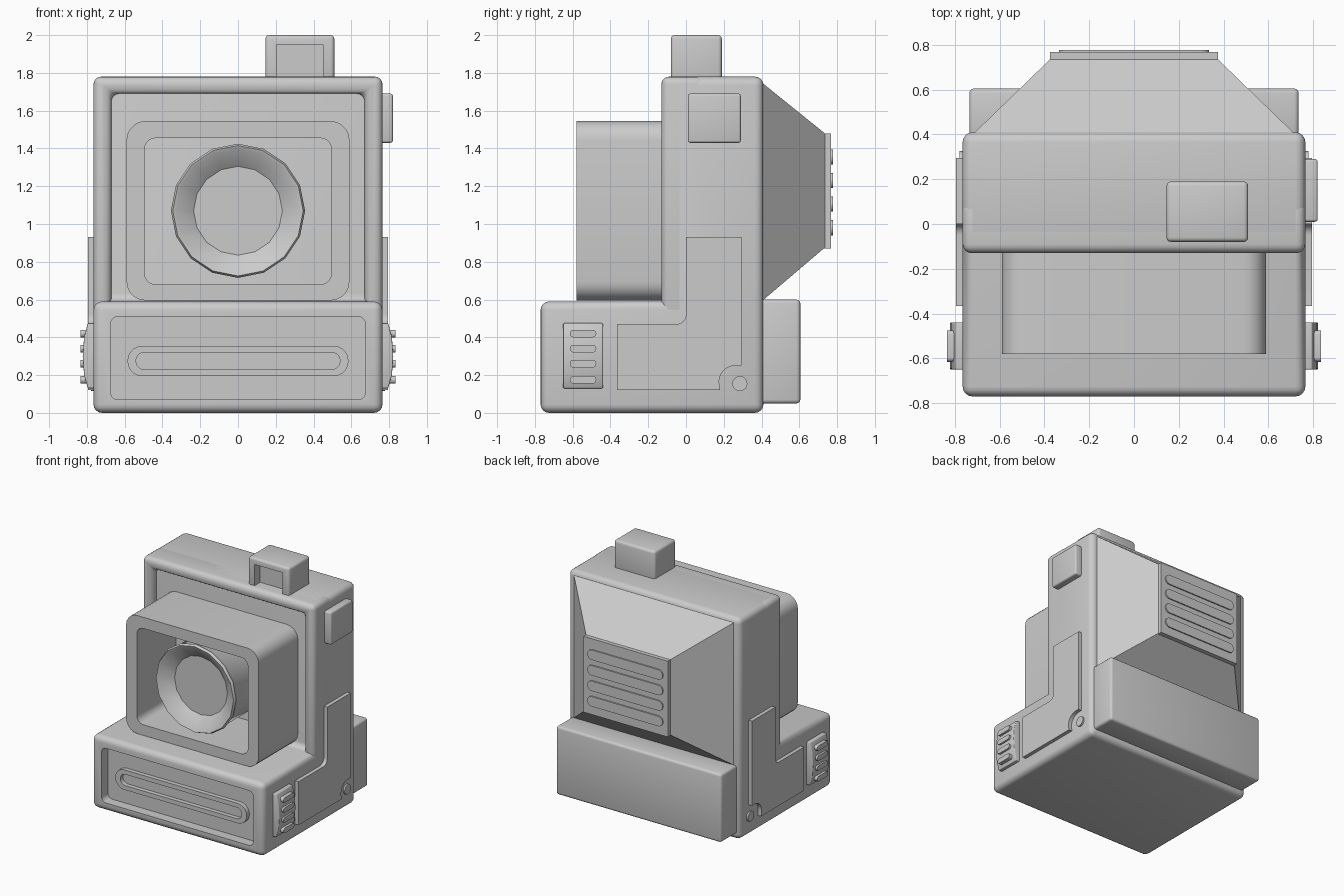
import bpy, bmesh, math
from mathutils import Vector

if "Cube" in bpy.data.objects:
    bpy.data.objects.remove(bpy.data.objects["Cube"])

GREY = (0.6, 0.6, 0.6, 1)
grey = bpy.data.materials.new("plain_grey")
grey.use_nodes = True
grey.diffuse_color = GREY
grey.node_tree.nodes["Principled BSDF"].inputs["Base Color"].default_value = GREY


def smooth(ob):
    bpy.ops.object.select_all(action="DESELECT")
    ob.select_set(True)
    bpy.context.view_layer.objects.active = ob
    bpy.ops.object.shade_smooth_by_angle(angle=math.radians(32))


def loft(name, sections, bevel=0, closed=False, segments=3):
    """Skin a run of matching point loops; cap the ends unless closed into a ring."""
    bm = bmesh.new()
    loops = [[bm.verts.new(p) for p in s] for s in sections]
    n = len(loops[0])
    for a, b in zip(loops, loops[1:] + (loops[:1] if closed else [])):
        for i in range(n):
            j = (i + 1) % n
            bm.faces.new((a[i], a[j], b[j], b[i]))
    if not closed:
        bm.faces.new(loops[0])
        bm.faces.new(loops[-1])
    bmesh.ops.recalc_face_normals(bm, faces=bm.faces)
    if bevel:
        sharp = [e for e in bm.edges if e.calc_face_angle(0) > 0.6]
        bmesh.ops.bevel(bm, geom=sharp, offset=bevel, segments=segments,
                        profile=0.5, affect="EDGES", clamp_overlap=True)
    mesh = bpy.data.meshes.new(name)
    bm.to_mesh(mesh)
    bm.free()
    mesh.materials.append(grey)
    ob = bpy.data.objects.new(name, mesh)
    bpy.context.collection.objects.link(ob)
    smooth(ob)
    return ob


def on(axis, pts, d):
    """Place a flat outline at depth d along the x or y axis."""
    return [Vector((d, u, v)) if axis == "x" else Vector((u, d, v)) for u, v in pts]


def prism(name, axis, pts, lo, hi, bevel=0, segments=3):
    return loft(name, [on(axis, pts, lo), on(axis, pts, hi)], bevel, segments=segments)


def ring(name, outer, inner, lo, hi):
    return loft(name, [on("y", outer, lo), on("y", outer, hi),
                       on("y", inner, hi), on("y", inner, lo)], closed=True)


def rect(u0, u1, v0, v1, r=0, steps=5):
    """Rectangle outline with optional rounded corners."""
    if not r:
        return [(u0, v0), (u1, v0), (u1, v1), (u0, v1)]
    corners = [(u1 - r, v1 - r), (u0 + r, v1 - r), (u0 + r, v0 + r), (u1 - r, v0 + r)]
    return [(cu + r * math.cos(a), cv + r * math.sin(a))
            for k, (cu, cv) in enumerate(corners)
            for a in [(k + i / steps) * math.pi / 2 for i in range(steps + 1)]]


def arc(cu, cv, r, a0, a1, steps=6):
    angles = [math.radians(a0 + (a1 - a0) * i / steps) for i in range(steps + 1)]
    return [(cu + r * math.cos(a), cv + r * math.sin(a)) for a in angles]


def cut(ob, cutter):
    mod = ob.modifiers.new("cut", "BOOLEAN")
    mod.operation, mod.solver, mod.object = "DIFFERENCE", "EXACT", cutter
    bpy.context.view_layer.objects.active = ob
    bpy.ops.object.modifier_apply(modifier=mod.name)
    bpy.data.objects.remove(cutter)
    smooth(ob)


# Stepped body with a shallow tray cut into the base front
W = 0.765
body = prism("body", "x", [(-0.77, 0), (0.41, 0), (0.41, 1.78), (-0.08, 1.78),
                           (-0.08, 0.59), (-0.77, 0.59)], -W, W, 0.045, 4)
cut(body, prism("tray_cutter", "y", rect(-0.675, 0.675, 0.07, 0.51, 0.04), -0.9, -0.69))

# Raised rim around the upper front
prism("front_rim", "y", [(-W, 0.5), (-W, 1.78), (W, 1.78), (W, 0.5), (0.67, 0.5),
                         (0.67, 1.69), (-0.67, 1.69), (-0.67, 0.5)], -0.13, 0.1, 0.04, 4)

# Slot lip in the tray
ring("slot_lip", rect(-0.585, 0.585, 0.195, 0.355, 0.078),
     rect(-0.54, 0.54, 0.23, 0.32, 0.044), -0.725, -0.68)

# Lens hood and lens barrel
ring("lens_hood", rect(-0.59, 0.59, 0.595, 1.545, 0.1),
     rect(-0.495, 0.495, 0.68, 1.455, 0.06), -0.58, -0.07)
profile = [(0.34, -0.07), (0.34, -0.5), (0.355, -0.53), (0.345, -0.55),
           (0.33, -0.545), (0.235, -0.47)]
loft("lens", [on("y", arc(0, 1.07, r, 90, 427.5, 15), y) for r, y in profile])

# Viewfinder
finder = prism("viewfinder", "y", rect(0.145, 0.51, 1.72, 2.0), -0.08, 0.19, 0.02)
cut(finder, prism("finder_cutter", "y", rect(0.205, 0.45, 1.6, 1.95), -0.3, -0.01))

# Tapered back, its end panel and ribs
loft("back_taper", [on("y", rect(-0.72, 0.72, 0.59, 1.75), 0.4),
                    on("y", rect(-0.375, 0.375, 0.875, 1.48), 0.735)])
prism("back_panel", "y", rect(-0.375, 0.375, 0.87, 1.48), 0.73, 0.767)
for z in (0.98, 1.105, 1.23, 1.355):
    prism("back_rib", "y", rect(-0.335, 0.335, z - 0.04, z + 0.04, 0.039), 0.76, 0.777)

# Rear box
prism("rear_box", "y", rect(-0.735, 0.735, 0.05, 0.6), 0.38, 0.605, 0.02)

# Button block on the left side
prism("side_button", "x", rect(0.01, 0.29, 1.43, 1.69), 0.74, 0.82, 0.012)

# Side plates, screws and ribbed grips, mirrored
plate = ([(-0.365, 0.12), (0.18, 0.12)] + arc(0.26, 0.165, 0.085, 180, 90)
         + [(0.295, 0.25), (0.295, 0.93), (0, 0.93)] + arc(-0.05, 0.52, 0.05, 0, -90)
         + [(-0.365, 0.47)])
for s in (1, -1):
    prism("side_plate", "x", plate, s * 0.74, s * 0.795)
    prism("screw", "x", arc(0.285, 0.155, 0.04, 0, 337.5, 15), s * 0.74, s * 0.778)
    side = [(0.74, 0.13), (0.795, 0.13), (0.815, 0.2), (0.822, 0.3),
            (0.815, 0.4), (0.795, 0.475), (0.74, 0.475)]
    loft("grip", [[(s * x, y, z) for x, z in side] for y in (-0.65, -0.44)], 0.006)
    for z in (0.175, 0.26, 0.34, 0.42):
        prism("grip_rib", "x", rect(-0.615, -0.475, z - 0.02, z + 0.02, 0.019),
              s * 0.79, s * 0.835)
